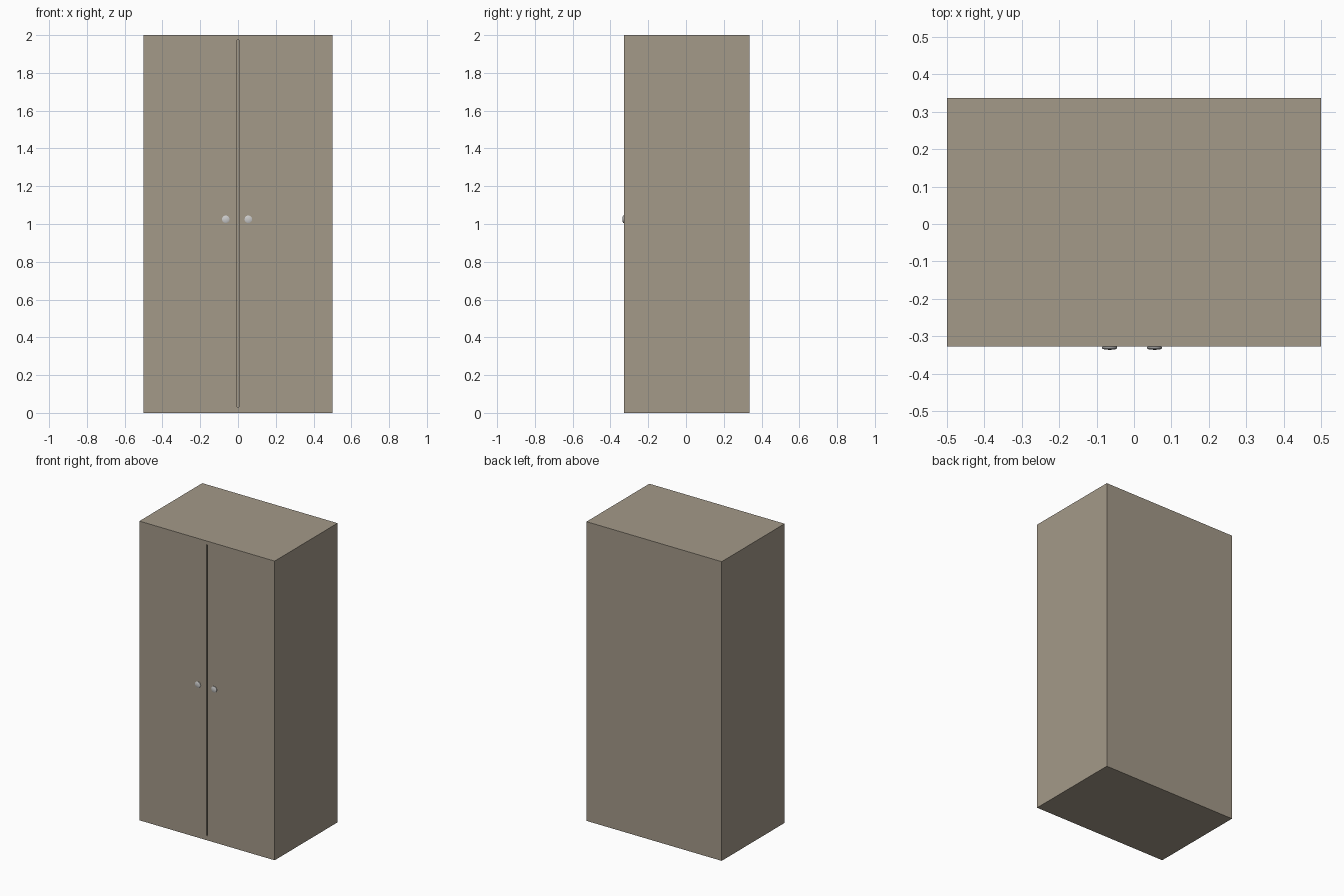
import bpy, bmesh, math
from mathutils import Matrix, Vector

if "Cube" in bpy.data.objects:
    bpy.data.objects.remove(bpy.data.objects["Cube"])

FRONT, BACK = -0.327, 0.337
CX = -0.005          # centre of the knob pair
DOOR_X, DOOR_LO, DOOR_HI, DOOR_T = 0.475, 0.03, 1.975, 0.02

wood = bpy.data.materials.new("wood")
wood.diffuse_color = (0.37, 0.32, 0.25, 1)
wood.use_nodes = True
wood.node_tree.nodes["Principled BSDF"].inputs["Base Color"].default_value = wood.diffuse_color


def finish(name, bm, mat=None):
    me = bpy.data.meshes.new(name)
    bmesh.ops.recalc_face_normals(bm, faces=bm.faces)
    bm.to_mesh(me)
    bm.free()
    ob = bpy.data.objects.new(name, me)
    bpy.context.collection.objects.link(ob)
    if mat:
        me.materials.append(mat)
    return ob


def box(bm, lo, hi):
    lo, hi = Vector(lo), Vector(hi)
    size = Matrix.Diagonal((*(hi - lo), 1))
    bmesh.ops.create_cube(bm, size=1, matrix=Matrix.Translation((lo + hi) / 2) @ size)


# Carcass: one box with its front inset and pushed back into a cavity
bm = bmesh.new()
box(bm, (-0.5, FRONT, 0), (0.5, BACK, 2))
bm.normal_update()
face = min(bm.faces, key=lambda f: f.calc_center_median().y)
bmesh.ops.inset_region(bm, faces=[face], thickness=0.025)
for v in face.verts:
    v.co.x = math.copysign(DOOR_X, v.co.x)
    v.co.z = DOOR_HI if v.co.z > 1 else DOOR_LO
ext = bmesh.ops.extrude_discrete_faces(bm, faces=[face])["faces"]
bmesh.ops.translate(bm, verts=ext[0].verts, vec=(0, BACK - FRONT - 0.025, 0))
finish("carcass", bm, wood)

# Knob profile as (radius, distance out from the door)
profile = [(0, 0), (0.018, 0), (0.02, 0.002), (0.02, 0.006), (0.014, 0.0085), (0, 0.0095)]

for side, s in (("left", -1), ("right", 1)):
    # Flush door, leaving a narrow centre gap
    bm = bmesh.new()
    xs = sorted((s * 0.004, s * DOOR_X))
    box(bm, (xs[0], FRONT, DOOR_LO), (xs[1], FRONT + DOOR_T, DOOR_HI))
    finish(side + "_door", bm, wood)

    # Round knob, lathed around the y axis
    bm = bmesh.new()
    vs = [bm.verts.new((r, -d, 0)) for r, d in profile]
    es = [bm.edges.new(p) for p in zip(vs, vs[1:])]
    bmesh.ops.spin(bm, geom=vs + es, cent=(0, 0, 0), axis=(0, 1, 0),
                   angle=math.tau, steps=24)
    bmesh.ops.remove_doubles(bm, verts=bm.verts, dist=1e-5)
    knob = finish(side + "_knob", bm)
    knob.location = (CX + s * 0.06, FRONT, 1.025)
    bpy.ops.object.select_all(action='DESELECT')
    knob.select_set(True)
    bpy.context.view_layer.objects.active = knob
    bpy.ops.object.shade_smooth_by_angle(angle=math.radians(30))
